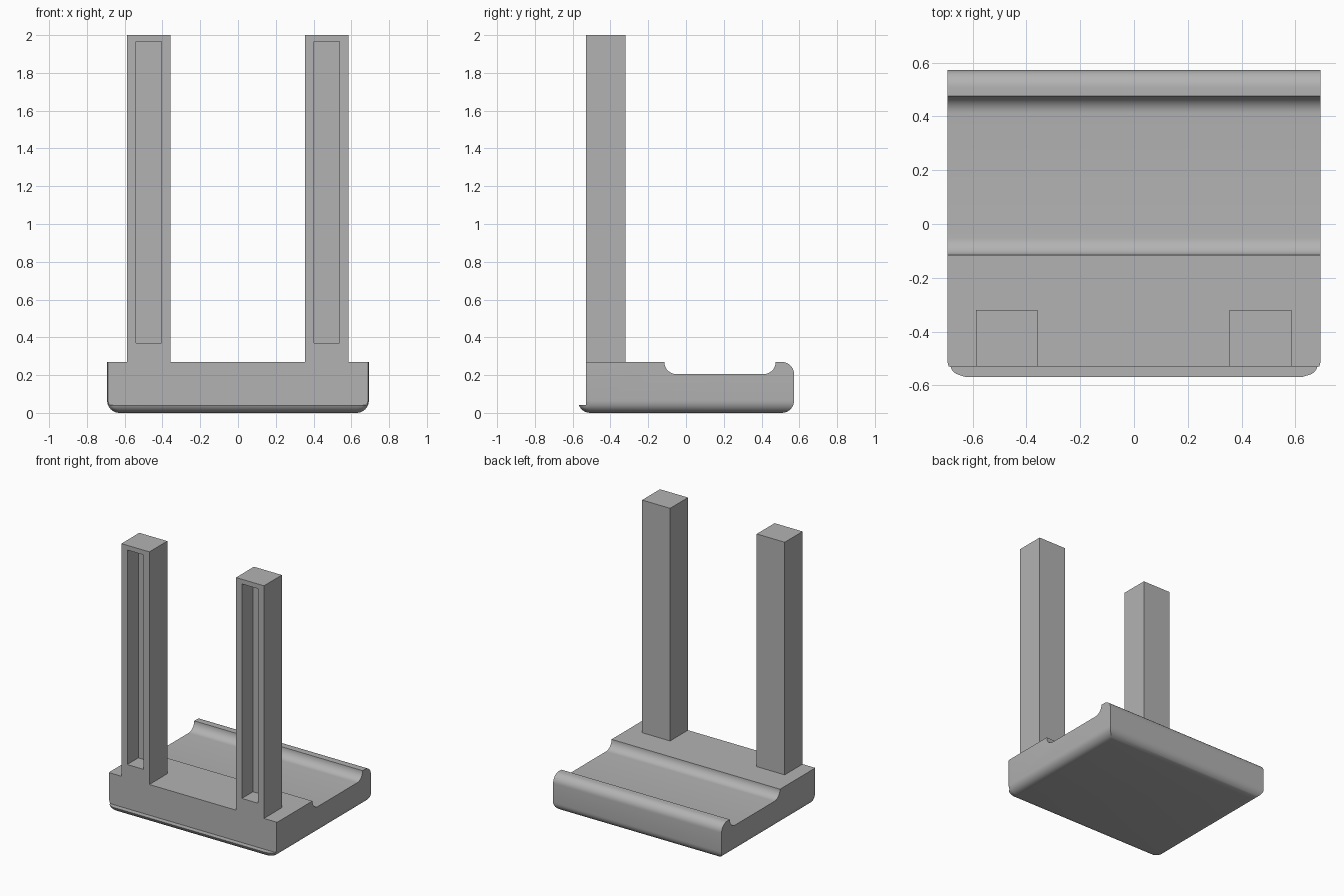
import bpy, bmesh, math

if "Cube" in bpy.data.objects:
    bpy.data.objects.remove(bpy.data.objects["Cube"])

HALF_X, HALF_Y = 0.693, 0.572
TOP, TROUGH = 0.27, 0.205      # deck height and trough floor height
R = 0.065                      # radius shared by all roundings
FACE_Y = -0.53                 # flush front of base and posts

grey = bpy.data.materials.new("plain grey")
grey.use_nodes = True
grey.diffuse_color = (0.45, 0.45, 0.45, 1)
grey.node_tree.nodes["Principled BSDF"].inputs["Base Color"].default_value = (0.45, 0.45, 0.45, 1)


def add_object(name, bm):
    bmesh.ops.recalc_face_normals(bm, faces=bm.faces)
    mesh = bpy.data.meshes.new(name)
    bm.to_mesh(mesh)
    bm.free()
    mesh.materials.append(grey)
    ob = bpy.data.objects.new(name, mesh)
    bpy.context.collection.objects.link(ob)
    return ob


def box(name, lo, hi):
    bm = bmesh.new()
    bmesh.ops.create_cube(bm, size=1)
    for v in bm.verts:
        v.co = [(a + b) / 2 + c * (b - a) for a, b, c in zip(lo, hi, v.co)]
    return add_object(name, bm)


def combine(target, tool, operation):
    mod = target.modifiers.new(operation.lower(), 'BOOLEAN')
    mod.operation, mod.solver, mod.object = operation, 'EXACT', tool
    bpy.context.view_layer.objects.active = target
    bpy.ops.object.modifier_apply(modifier=mod.name)
    bpy.data.objects.remove(tool)


def arc(cy, cz, start, end, steps=10):
    angles = [math.radians(start + (end - start) * i / steps) for i in range(steps + 1)]
    return [(cy + R * math.cos(a), cz + R * math.sin(a)) for a in angles]


# Base: side profile with a coved trough and rounded back rim, extruded across
profile = [(-HALF_Y, 0), (-HALF_Y, TOP)]
profile += arc(-0.115 + R, TOP, 180, 270)
profile += arc(0.475 - R, TROUGH + R, 270, 360)
profile += arc(HALF_Y - R, TOP - R, 90, 0)
profile += [(HALF_Y, 0)]
bm = bmesh.new()
side = bm.faces.new([bm.verts.new((-HALF_X, y, z)) for y, z in profile])
ext = bmesh.ops.extrude_face_region(bm, geom=[side])
for v in ext["geom"]:
    if isinstance(v, bmesh.types.BMVert):
        v.co.x = HALF_X

# Round the whole underside and the two upright front corners
bottom = [e for e in bm.edges if all(v.co.z < 0.001 for v in e.verts)]
front = [e for e in bm.edges
         if all(v.co.y < 0.001 - HALF_Y for v in e.verts)
         and abs(e.verts[0].co.z - e.verts[1].co.z) > 0.1]
bmesh.ops.bevel(bm, geom=bottom + front, offset=R, segments=8, profile=0.5, affect='EDGES')
base = add_object("stand_base", bm)

# Cut the front flush, leaving a thin lip at the bottom
combine(base, box("front_cutter", (-1, -1, 0.042), (1, FACE_Y, 1)), 'DIFFERENCE')

# Posts, each with a recessed slot in its front
for centre in (-0.473, 0.47):
    post = box("post", (centre - 0.115, FACE_Y, 0.15), (centre + 0.115, -0.32, 2))
    combine(post, box("slot_cutter", (centre - 0.067, -1, 0.37), (centre + 0.067, -0.40, 1.965)),
            'DIFFERENCE')
    combine(base, post, 'UNION')

bpy.ops.object.select_all(action='DESELECT')
base.select_set(True)
bpy.context.view_layer.objects.active = base
bpy.ops.object.shade_smooth_by_angle(angle=math.radians(30))
